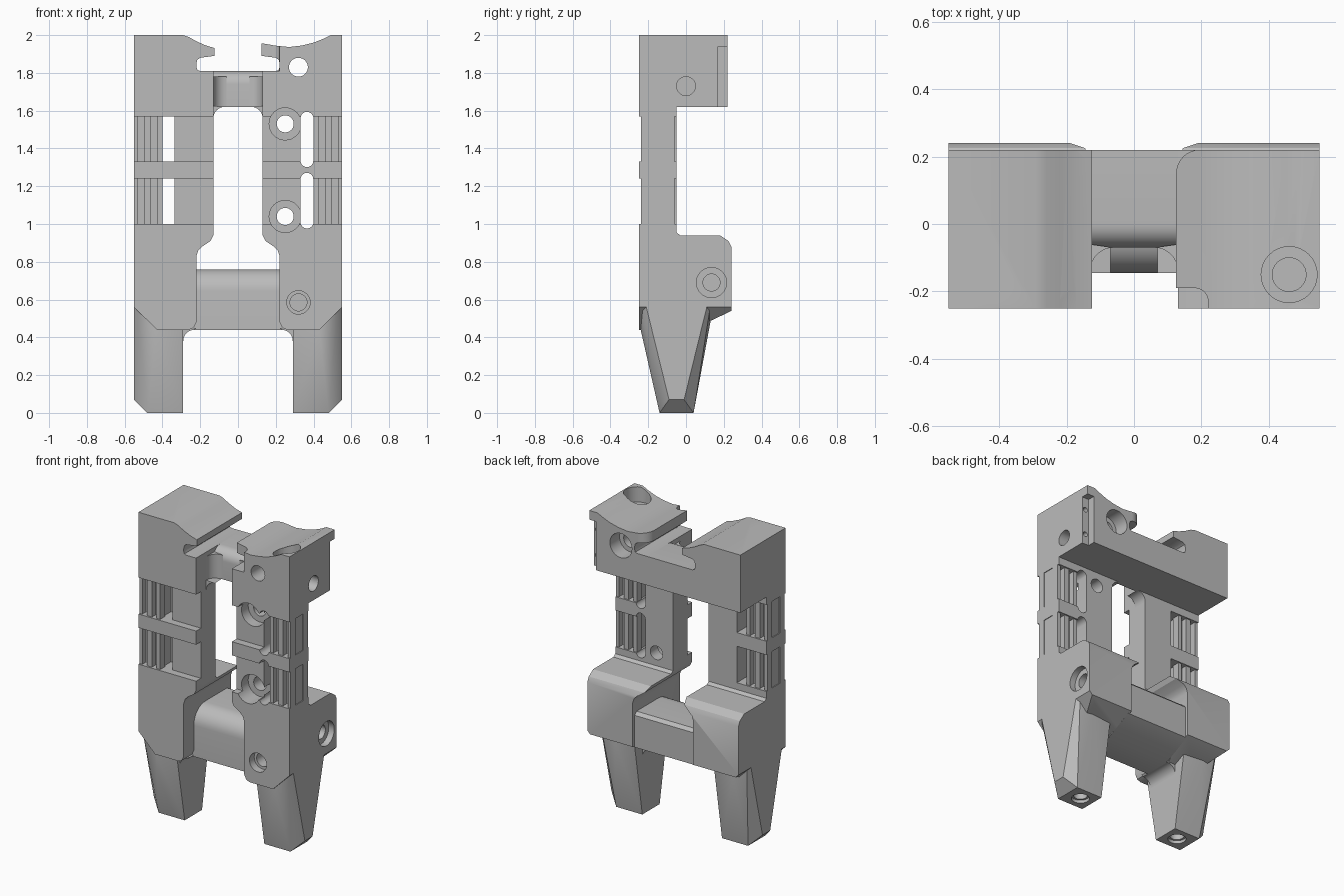
import bpy, bmesh, math
from mathutils import Vector

if "Cube" in bpy.data.objects:
    bpy.data.objects.remove(bpy.data.objects["Cube"])

grey = bpy.data.materials.new("plain_grey")
grey.use_nodes = True
COLOUR = (0.5, 0.5, 0.5, 1)
grey.diffuse_color = COLOUR
grey.node_tree.nodes["Principled BSDF"].inputs["Base Color"].default_value = COLOUR


def place(axis, p, d):
    return {"x": (d, p[0], p[1]), "y": (p[0], d, p[1]), "z": (p[0], p[1], d)}[axis]


def finish(name, bm, side=1):
    for v in bm.verts:
        v.co.x *= side
    bmesh.ops.recalc_face_normals(bm, faces=bm.faces)
    mesh = bpy.data.meshes.new(name)
    bm.to_mesh(mesh)
    bm.free()
    mesh.materials.append(grey)
    ob = bpy.data.objects.new(name, mesh)
    bpy.context.collection.objects.link(ob)
    return ob


def prism(name, pts, axis, a, b, side=1):
    """Extrude a flat profile along an axis from a to b."""
    bm = bmesh.new()
    face = bm.faces.new([bm.verts.new(place(axis, p, a)) for p in pts])
    out = bmesh.ops.extrude_face_region(bm, geom=[face])
    step = Vector(place(axis, (0, 0), b - a))
    bmesh.ops.translate(bm, vec=step, verts=[v for v in out["geom"] if isinstance(v, bmesh.types.BMVert)])
    return finish(name, bm, side)


def box(name, x0, x1, y0, y1, z0, z1, side=1):
    return prism(name, [(x0, z0), (x1, z0), (x1, z1), (x0, z1)], "y", y0, y1, side)


def arc(cx, cy, r, start, end, n=8):
    return [(cx + r * math.cos(math.radians(start + (end - start) * i / n)),
             cy + r * math.sin(math.radians(start + (end - start) * i / n))) for i in range(n + 1)]


def hole(axis, c, r, a, b, side=1):
    return prism("cutter", arc(*c, r, 0, 360, 32)[:-1], axis, a, b, side)


def carve(ob, cutters, operation="DIFFERENCE"):
    """Apply boolean cutters, then discard them."""
    for c in cutters:
        c.hide_render = True
        mod = ob.modifiers.new("cut", "BOOLEAN")
        mod.operation, mod.object, mod.solver = operation, c, "EXACT"
    bpy.context.view_layer.update()
    deps = bpy.context.evaluated_depsgraph_get()
    mesh = bpy.data.meshes.new_from_object(ob.evaluated_get(deps))
    ob.modifiers.clear()
    ob.data = mesh
    for c in cutters:
        bpy.data.objects.remove(c)


parts = []

# Shared lower edge of each head, with the slot under the lip
SLOT = [(0.125, 1.89), (0.20, 1.88), (0.215, 1.87), (0.22, 1.85), (0.22, 1.83),
        (0.215, 1.815), (0.20, 1.81), (0.13, 1.81)]
SADDLE_TOP = [(0.49, 2.0), (0.45, 1.98), (0.40, 1.96), (0.34, 1.945), (0.27, 1.937),
              (0.20, 1.944), (0.125, 1.957)]
SLOPED_TOP = [(0.29, 2.0), (0.26, 1.99), (0.22, 1.967), (0.17, 1.945), (0.125, 1.932)]
# Side outline of the lower blocks
LOWER_SIDE = [(-0.25, 0.44), (0.03, 0.44), (0.24, 0.54), (0.24, 0.88), (0.225, 0.91), (0.18, 0.94),
              (-0.03, 0.94), (-0.05, 0.955), (-0.05, 1.0), (-0.25, 1.0)]
LOWER_FRONT = [(0.13, 1.0), (0.55, 1.0), (0.55, 0.56), (0.43, 0.44), (0.26, 0.44), (0.235, 0.45),
               (0.22, 0.48), (0.22, 0.83), (0.21, 0.86), (0.19, 0.88), (0.145, 0.91), (0.13, 0.94)]


def slots(side):
    """Two rounded slots beside the ribbed columns."""
    return [prism("cutter", arc(0.365, top, 0.034, 0, 180) + arc(0.365, low, 0.034, 180, 360),
                  "y", -0.3, 0.0, side) for low, top in ((1.01, 1.237), (1.335, 1.56))]


def screw_holes(side):
    cuts = []
    for z in (1.04, 1.53):
        cuts += [hole("y", (0.25, z), 0.085, -0.3, -0.13, side),
                 hole("y", (0.25, z), 0.045, -0.3, 0.0, side)]
    return cuts


for side, tag in ((1, "left"), (-1, "right")):
    # Upper head with lip
    top = SADDLE_TOP if side > 0 else SLOPED_TOP
    head = prism(f"{tag}_head", [(0.13, 1.62), (0.55, 1.62), (0.55, 2.0)] + top + SLOT, "y", -0.25, 0.22, side)
    lip_front = [(0.1, -0.3), (0.22, -0.3)] + arc(0.18, -0.23, 0.04, 0, 90) + [(0.1, -0.19)]
    lip_back = [(0.1, 0.25), (0.1, 0.15)] + arc(0.195, 0.15, 0.07, 180, 90) + [(0.195, 0.25)]
    cuts = [prism("cutter", lip_front, "z", 1.811, 2.1, side),
            prism("cutter", lip_back, "z", 1.811, 2.1, side),
            hole("y", (0.32, 1.83), 0.05, -0.3, 0.3, side),
            hole("y", (0.32, 1.83), 0.08, 0.12, 0.3, side),
            hole("x", (0, 1.73), 0.05, 0.1, 0.6, side),
            hole("z", (0.46, -0.15), 0.083, 1.9, 2.1, side),
            hole("z", (0.46, -0.15), 0.05, 1.8, 2.1, side)]
    if side > 0:
        cuts.append(box("cutter", 0.5, 0.6, 0.17, 0.3, 1.6, 1.94))
        cuts += [hole("y", (0.525, z), 0.016, 0.1, 0.18) for z in (1.69, 1.86)]
    carve(head, cuts)

    # Rail: recessed pad, cross band and shoulder below the head
    pad = box(f"{tag}_rail_pad", 0.13, 0.335, -0.2, -0.05, 1.0, 1.57, side)
    carve(pad, screw_holes(side) + slots(side))
    band = box(f"{tag}_rail_band", 0.13, 0.55, -0.25, -0.05, 1.24, 1.33, side)
    carve(band, slots(side))
    shoulder = box(f"{tag}_rail_shoulder", 0.13, 0.55, -0.25, -0.05, 1.57, 1.62, side)
    carve(shoulder, slots(side) + screw_holes(side))

    # Ribbed column
    column = box(f"{tag}_column_core", 0.41, 0.545, -0.2, -0.1, 1.0, 1.57, side)
    parts.append(column)
    for i, (x0, x1) in enumerate(((0.4, 0.425), (0.46, 0.495), (0.53, 0.55))):
        for y0, y1, face in ((-0.238, -0.19, "front"), (-0.11, -0.06, "back")):
            parts.append(box(f"{tag}_{face}_rib_{i + 1}", x0, x1, y0, y1, 1.0, 1.57, side))

    # Lower block
    lower = prism(f"{tag}_lower_block", LOWER_FRONT, "y", -0.25, 0.24, side)
    carve(lower, [prism("cutter", LOWER_SIDE, "x", 0.0, 0.7, side)], "INTERSECT")
    carve(lower, slots(side) + screw_holes(side) + [
        hole("y", (0.32, 0.585), 0.062, -0.3, -0.2, side),
        hole("y", (0.32, 0.585), 0.045, -0.3, -0.1, side),
        hole("x", (0.135, 0.69), 0.08, 0.51, 0.6, side),
        hole("x", (0.135, 0.69), 0.045, 0.1, 0.6, side)])

    # Tapered leg
    bm = bmesh.new()
    for co in [(0.29, -0.14, 0), (0.48, -0.14, 0), (0.48, 0.04, 0), (0.29, 0.04, 0),
               (0.55, -0.09, 0.07), (0.55, -0.01, 0.07),
               (0.55, -0.21, 0.56), (0.55, 0.11, 0.56), (0.53, -0.23, 0.54), (0.53, 0.125, 0.54),
               (0.43, -0.24, 0.44), (0.29, -0.22, 0.44), (0.43, 0.13, 0.485), (0.29, 0.12, 0.48)]:
        bm.verts.new(co)
    bmesh.ops.convex_hull(bm, input=bm.verts)
    leg = finish(f"{tag}_leg", bm, side)
    carve(leg, [hole("z", (0.38, -0.05), 0.055, -0.1, 0.02, side),
                hole("z", (0.38, -0.05), 0.042, -0.1, 0.12, side)])
    # Fillets: leg to block, rail to upper bridge
    parts.append(prism(f"{tag}_leg_fillet", [(0.30, 0.45), (0.22, 0.45)] + arc(0.23, 0.38, 0.06, 90, 0)
                       + [(0.30, 0.38)], "y", -0.19, 0.04, side))
    parts.append(prism(f"{tag}_arch_fillet", [(0.13, 1.625)] + arc(0.07, 1.56, 0.06, 90, 0),
                       "y", -0.145, -0.05, side))
    parts.append(prism(f"{tag}_bridge_fillet", [(0.13, -0.06)] + arc(0.06, -0.14, 0.07, 90, 0),
                       "z", 1.62, 1.78, side))
    parts += [head, pad, band, shoulder, lower, leg]

# Bridges joining the two sides
upper = prism("upper_bridge", [(-0.07, 1.62), (0.22, 1.62), (0.22, 1.81)]
              + arc(0.0, 1.74, 0.07, 90, 180), "x", -0.14, 0.14)
carve(upper, [hole("x", (0, 1.73), 0.05, -0.3, 0.3)])
lower_bridge = prism("lower_bridge", [(-0.145, 0.44), (0.03, 0.44), (0.22, 0.53), (0.22, 0.74), (0.2, 0.76)]
                     + arc(-0.03, 0.645, 0.115, 90, 180), "x", -0.23, 0.23)
carve(lower_bridge, [hole("x", (0.135, 0.69), 0.045, -0.3, 0.3)])
parts += [upper, lower_bridge]

# Smooth curved walls, keep edges crisp
bpy.ops.object.select_all(action="DESELECT")
for ob in parts:
    ob.select_set(True)
bpy.context.view_layer.objects.active = parts[0]
bpy.ops.object.shade_smooth_by_angle(angle=math.radians(28))
